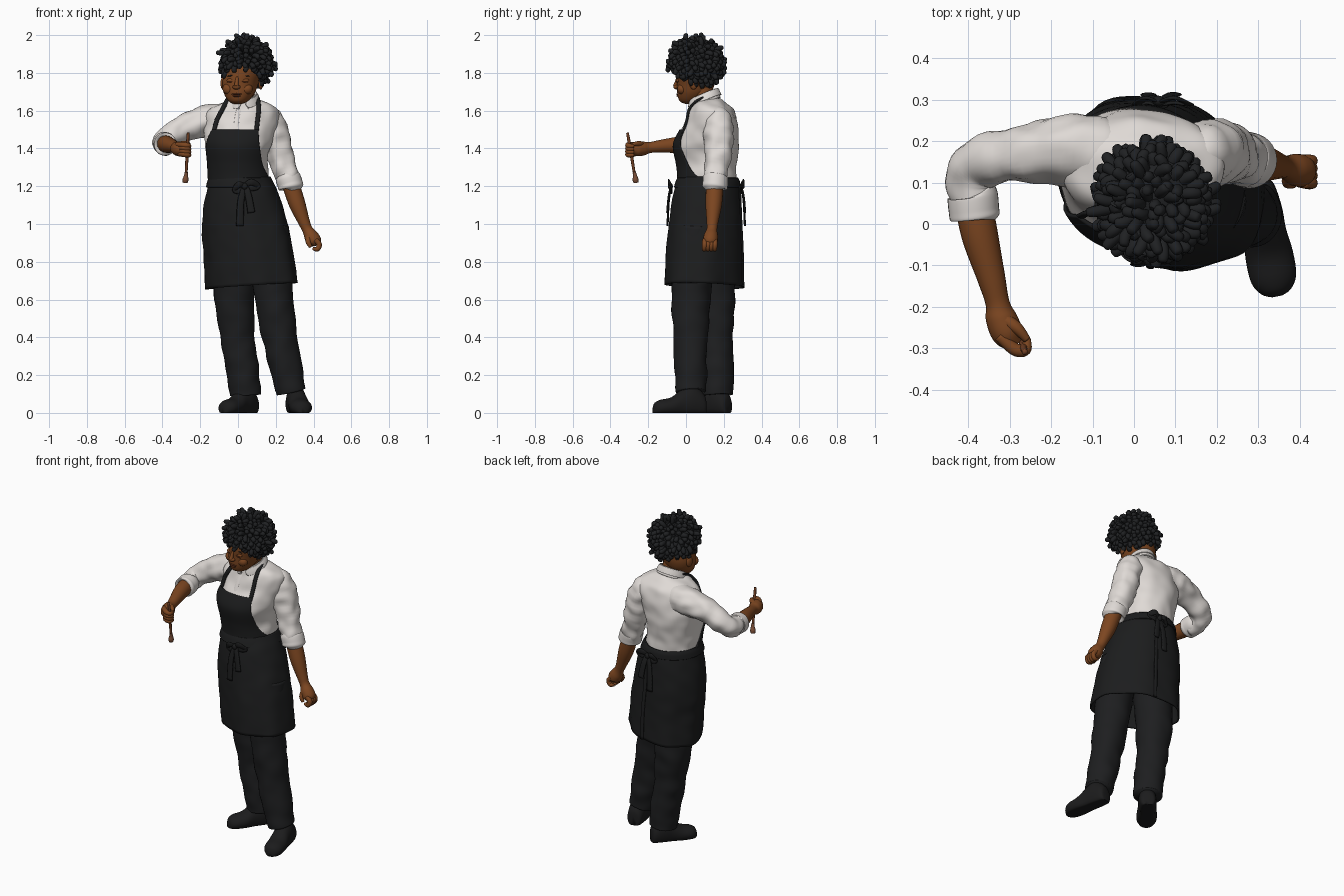
import bpy, bmesh, math, random
from mathutils import Vector, Matrix, noise

random.seed(4)
V = Vector


def material(name, col):
    m = bpy.data.materials.new(name)
    m.diffuse_color = (*col, 1)
    return m


SKIN = material("brown skin", (0.205, 0.062, 0.015))
LIPS = material("dark brown lips", (0.13, 0.033, 0.012))
SHIRT = material("off white cloth", (0.74, 0.70, 0.67))
APRON = material("black apron cloth", (0.0115, 0.012, 0.0125))
TROUSER = material("charcoal trousers", (0.0125, 0.013, 0.014))
SHOE = material("black leather", (0.0115, 0.0115, 0.012))
HAIR = material("black hair", (0.014, 0.015, 0.0165))
WOOD = material("brush wood", (0.17, 0.052, 0.018))
BRISTLE = material("brush bristle", (0.2, 0.08, 0.04))


def spline(keys, steps):
    """Catmull-Rom interpolation of tuples of numbers."""
    out, n = [], len(keys)
    for i in range(n - 1):
        a, b, c, d = (keys[min(max(j, 0), n - 1)] for j in (i - 1, i, i + 1, i + 2))
        for s in range(steps):
            t = s / steps
            out.append([0.5 * (2 * q + (r - p) * t + (2 * p - 5 * q + 4 * r - w) * t * t
                        + (3 * q - p - 3 * r + w) * t ** 3) for p, q, r, w in zip(a, b, c, d)])
    return out + [list(keys[-1])]


def build(name, groups, mat, closed=True, caps=True, crumple=0, freq=12, thick=0):
    """Skin each list of rings into one smooth object."""
    bm = bmesh.new()
    for rings in groups:
        vs = [[bm.verts.new(p) for p in r] for r in rings]
        n = len(vs[0])
        for a, b in zip(vs, vs[1:]):
            for i in range(n if closed else n - 1):
                j = (i + 1) % n
                bm.faces.new((a[i], a[j], b[j], b[i]))
        if caps and closed:
            bm.faces.new(vs[0][::-1])
            bm.faces.new(vs[-1])
    bmesh.ops.recalc_face_normals(bm, faces=bm.faces)
    bm.normal_update()
    if crumple:  # soft cloth folds, stretched along one diagonal
        for v in bm.verts:
            q = V((v.co.x + 0.4 * v.co.z, v.co.y, v.co.z * 1.2 - v.co.x * .5)) * freq
            v.co += v.normal * noise.noise(q) * crumple
    return finish(name, bm, mat, thick)


def finish(name, bm, mat, thick=0):
    for f in bm.faces:
        f.smooth = True
    me = bpy.data.meshes.new(name)
    bm.to_mesh(me)
    bm.free()
    me.materials.append(mat)
    ob = bpy.data.objects.new(name, me)
    bpy.context.collection.objects.link(ob)
    if thick:
        ob.modifiers.new("thickness", 'SOLIDIFY').thickness = thick


def loft(name, keys, mat, n=48, steps=7, grow=0, tilt=(0, 0), pleat=0, shear=0, **kw):
    """Stack of ellipses (z, cx, cy, rx, ry[, angle from, angle to])."""
    rings = []
    ks = spline(keys, steps)
    for i, k in enumerate(ks):
        z, cx, cy, rx, ry = k[:5]
        part, f = len(k) > 5, i / len(ks)
        a0, a1 = k[5:7] if part else (0, 360)
        ring = []
        for j in range(n):
            a = math.radians(a0 + (a1 - a0) * j / (n - 1 if part else n))
            m = 1 + pleat * math.sin(7 * a + 1) * f
            x, y = (rx + grow) * m * math.sin(a), -(ry + grow) * m * math.cos(a)
            ring.append(V((cx + x, cy + y + shear * x * f, z + tilt[0] * x + tilt[1] * y)))
        rings.append(ring)
    return build(name, [rings], mat, closed=len(keys[0]) == 5, **kw)


def tubes(name, paths, mat, n=20, steps=6, ref=(0, 1, 0), flat=1, **kw):
    """Round or flattened tubes through (x, y, z, radius)."""
    groups = []
    for path in paths:
        ks = spline(path, steps)
        rings = []
        for i, k in enumerate(ks):
            d = (V(ks[min(i + 1, len(ks) - 1)][:3]) - V(ks[max(i - 1, 0)][:3])).normalized()
            u = d.cross(V(ref)).normalized()
            v = u.cross(d)
            r = max(k[3], 0.001)
            rings.append([V(k[:3]) + u * r * math.cos(a) + v * r * flat * math.sin(a)
                          for a in (2 * math.pi * j / n for j in range(n))])
        groups.append(rings)
    return build(name, groups, mat, **kw)


def blob(name, loc, size, mat, yaw=-14, roll=0):
    bm = bmesh.new()
    bmesh.ops.create_uvsphere(bm, u_segments=24, v_segments=14, radius=1)
    M = (Matrix.Translation(loc) @ Matrix.Rotation(math.radians(yaw), 4, 'Z')
         @ Matrix.Rotation(math.radians(roll), 4, 'Y') @ Matrix.Diagonal((*size, 1)))
    bmesh.ops.transform(bm, matrix=M, verts=bm.verts)
    finish(name, bm, mat)


# Head, neck and face
loft("head", [(1.634, -.002, .018, .015, .015), (1.65, .001, .022, .05, .055), (1.69, .006, .041, .08, .087),
              (1.74, .012, .052, .095, .1), (1.80, .026, .055, .1, .107), (1.87, .035, .06, .1, .105),
              (1.94, .04, .06, .06, .06)], SKIN)
tubes("neck", [[(.035, .12, 1.57, .06), (.032, .1, 1.65, .056), (.03, .075, 1.74, .06)]], SKIN)
blob("nose", (-.008, -.048, 1.725), (.021, .018, .013), SKIN)
tubes("nose_bridge", [[(-.003, -.043, 1.78, .006), (-.007, -.05, 1.75, .01), (-.009, -.057, 1.728, .012)]], SKIN)
for s in (-1, 1):
    blob("ear", (.02 + s * .1, .06 - s * .02, 1.745), (.012, .022, .033), SKIN)
    blob("cheek", (-.002 + s * .046, -.01 - s * .008, 1.715), (.034, .028, .03), SKIN)
    blob("eyelid", (-.001 + s * .038, -.032 - s * .008, 1.76), (.022, .012, .011), SKIN)
    blob("lashes", (-.002 + s * .038, -.041 - s * .009, 1.752), (.019, .005, .003), LIPS, roll=s * 8)
    blob("eyebrow", (.002 + s * .04, -.038 - s * .009, 1.785), (.022, .005, .003), HAIR, roll=s * 8)
blob("upper_lip", (-.007, -.038, 1.688), (.028, .013, .005), LIPS)
blob("lower_lip", (-.007, -.037, 1.678), (.022, .013, .006), LIPS)

# Curly hair: a core plus many short bent locks
HC = V((.045, .052, 1.85))
blob("hair_core", HC + V((.002, .012, .004)), (.118, .118, .11), HAIR)
locks = []
N = 330
for i in range(N):
    h = 1 - 2 * (i + .5) / N
    a = i * 2.39996
    d = V((math.sqrt(1 - h * h) * math.cos(a), math.sqrt(1 - h * h) * math.sin(a), h))
    p = HC + V((d.x * .105, d.y * .112, d.z * .104))
    if p.z < 1.765 + .075 * max(0, d.dot(V((-.3, -.95, 0)))):
        continue
    down = (V((0, 0, -1)) + d * d.z + V([random.uniform(-.7, .7) for _ in range(3)])).normalized()
    q = p + d * .024 + down * .01
    e = p + d * random.uniform(.03, .041) + down * random.uniform(.02, .036)
    locks.append([(*(p - d * .01), .012), (*q, .0145), (*e.lerp(q, .2), .012), (*e, .005)])
tubes("hair_curls", locks, HAIR, n=8, steps=3, ref=(.31, .87, .38))

# Shirt body, collar and placket
TORSO = [(1.66, .033, .115, .075, .068), (1.638, .03, .125, .135, .092), (1.60, .025, .138, .192, .118),
         (1.52, .015, .13, .195, .145), (1.42, 0, .112, .177, .17), (1.32, 0, .113, .157, .155),
         (1.22, .01, .115, .155, .15), (1.1, .01, .115, .16, .15)]
loft("shirt_body", TORSO, SHIRT, n=64, crumple=.01)
loft("collar", [(1.635, .03, .1, .085, .083, 18, 342), (1.665, .027, .096, .077, .078, 14, 346),
                (1.688, .026, .094, .071, .075, 16, 344)],
     SHIRT, tilt=(.08, .42), thick=.01)
loft("collar_fold", [(1.686, .026, .094, .075, .078, 16, 344), (1.665, .027, .096, .085, .085, 10, 350),
                     (1.648, .028, .098, .09, .09, 20, 340)],
     SHIRT, tilt=(.08, .42), thick=.005)
tubes("shirt_placket", [[(.008, .03, 1.615, .013), (-.003, .01, 1.57, .013), (-.012, -.018, 1.5, .013)]],
      SHIRT, flat=.3)

# Sleeves with rolled cuffs
tubes("raised_sleeve", [[(-.06, .175, 1.55, .08), (-.14, .18, 1.552, .087), (-.22, .175, 1.535, .076),
                         (-.31, .162, 1.495, .065), (-.375, .14, 1.45, .06), (-.395, .1, 1.43, .058),
                         (-.388, .05, 1.425, .055)]], SHIRT, n=32, ref=(0, 0, 1), crumple=.014, freq=15)
tubes("raised_cuff", [[(-.392, .075, 1.428, .056), (-.39, .068, 1.427, .061), (-.387, .035, 1.424, .061),
                       (-.384, .014, 1.422, .058), (-.384, .01, 1.422, .03)]], SHIRT, n=32, ref=(0, 0, 1))
tubes("lowered_sleeve", [[(.12, .16, 1.57, .05), (.165, .168, 1.545, .073), (.196, .175, 1.47, .077),
                          (.225, .17, 1.36, .071), (.258, .158, 1.26, .064), (.274, .155, 1.21, .06)]],
      SHIRT, n=32, crumple=.014, freq=15)
tubes("lowered_cuff", [[(.262, .158, 1.252, .058), (.264, .157, 1.246, .066), (.275, .155, 1.215, .067),
                        (.281, .152, 1.19, .064), (.281, .152, 1.186, .03)]], SHIRT, n=32)

# Forearms and hands
tubes("raised_forearm", [[(-.388, .05, 1.425, .045), (-.372, -.03, 1.42, .044), (-.345, -.13, 1.412, .034),
                          (-.33, -.19, 1.405, .029), (-.322, -.225, 1.4, .037), (-.305, -.265, 1.397, .038),
                          (-.285, -.29, 1.393, .022)]], SKIN, ref=(0, 0, 1))
tubes("lowered_forearm", [[(.276, .153, 1.22, .046), (.312, .147, 1.11, .044), (.35, .14, 1.01, .031),
                           (.368, .137, .97, .028), (.388, .132, .935, .038), (.405, .128, .905, .038),
                           (.41, .127, .885, .02)]], SKIN)
grip = [[(-.325 + .004 * i, -.27, 1.42 - .016 * i, .014), (-.288, -.303, 1.418 - .016 * i, .0155),
         (-.262, -.303, 1.414 - .016 * i, .014), (-.258, -.275, 1.412 - .016 * i, .008)] for i in range(4)]
grip.append([(-.325, -.225, 1.415, .018), (-.285, -.25, 1.425, .015), (-.258, -.28, 1.422, .009)])
tubes("grip_fingers", grip, SKIN, n=12, ref=(0, 0, 1))
rest = [[(.41, .1 + .018 * i, .915, .014), (.43, .099 + .018 * i, .892, .014), (.42, .097 + .018 * i, .867, .013),
         (.395, .097 + .018 * i, .87, .008)] for i in range(4)]
rest.append([(.375, .115, .935, .016), (.372, .1, .905, .014), (.385, .095, .878, .009)])
tubes("resting_fingers", rest, SKIN, n=12)

# Paint brush held in the raised hand
tubes("brush_handle", [[(-.264, -.31, 1.483, .007), (-.268, -.295, 1.4, .009), (-.274, -.274, 1.27, .007)]], WOOD, n=12)
tubes("brush_tip", [[(-.274, -.274, 1.275, .009), (-.275, -.27, 1.255, .011), (-.278, -.267, 1.235, .016),
                     (-.28, -.264, 1.219, .013)]], BRISTLE, n=12)

# Apron bib, straps, skirt and waistband
loft("apron_bib", [(1.5, .012, .128, .193, .15, -47, 28), (1.42, 0, .112, .177, .17, -64, 37),
                   (1.32, 0, .113, .157, .155, -76, 50), (1.26, .005, .115, .155, .15, -88, 66),
                   (1.2, .01, .115, .155, .15, -110, 100)], APRON, grow=.012, thick=.008)
tubes("apron_straps", [[(.096, -.016, 1.48, .012), (.104, .004, 1.55, .012), (.11, .016, 1.605, .012),
                        (.107, .048, 1.645, .012), (.1, .1, 1.668, .012), (.08, .16, 1.665, .01)],
                       [(-.13, .018, 1.48, .012), (-.112, .026, 1.55, .012), (-.084, .026, 1.605, .012),
                        (-.06, .06, 1.65, .012), (-.05, .11, 1.668, .01)]], APRON, flat=.6)
loft("apron_skirt", [(1.24, .01, .115, .162, .158), (1.15, .02, .11, .194, .178), (1.0, .035, .105, .225, .192),
                     (.85, .056, .1, .235, .2), (.672, .073, .1, .244, .205)],
     APRON, n=72, tilt=(.07, -.02), pleat=.022, shear=-.2, caps=False, thick=.008, crumple=.004)
loft("waistband", [(1.245, .01, .115, .164, .161), (1.225, .011, .115, .174, .17), (1.195, .015, .112, .185, .176)],
     APRON, caps=False, thick=.008)

# Tied bows, front and back: two loops, a knot and two tails
for name, cx, cy, s in (("front_bow", .035, -.073, 1), ("back_bow", .06, .287, -1)):
    def at(x, y, z, r):
        return (cx + x, cy + s * y, z, r)
    tubes(name, [[at(0, -.005, 1.2, .012), at(.035, -.018, 1.222, .018), at(.072, -.002, 1.2, .014),
                  at(.035, -.006, 1.19, .016), at(0, 0, 1.2, .012)],
                 [at(0, -.005, 1.2, .012), at(-.03, -.018, 1.21, .016), at(-.052, -.002, 1.18, .014),
                  at(-.025, -.006, 1.175, .016), at(0, 0, 1.2, .012)],
                 [at(0, -.005, 1.2, .014), at(-.02, -.018, 1.12, .018), at(-.025, -.025, .99, .02)],
                 [at(.005, -.005, 1.2, .014), at(.02, -.018, 1.15, .018), at(.036, -.026, 1.06, .02)]],
          APRON, n=10, ref=(.02, 1, .05), flat=.3)
    blob(name + "_knot", (cx, cy - s * .01, 1.2), (.016, .013, .018), APRON)
# Overlapping edge of the skirt at the back
tubes("skirt_back_edge", [[(.07, .285, 1.2, .012), (.08, .293, 1.0, .012), (.09, .3, .85, .012),
                           (.095, .303, .67, .012)]], APRON, n=10, flat=.5)

# Trousers
tubes("rear_trouser_leg", [[(.0, .14, .98, .11), (-.02, .152, .65, .108), (-.002, .16, .4, .09),
                            (.028, .165, .2, .085), (.038, .17, .095, .082)]],
      TROUSER, n=32, steps=12, crumple=.008, freq=10)
tubes("front_trouser_leg", [[(.16, .06, .98, .11), (.185, .03, .66, .105), (.222, .024, .4, .092),
                             (.262, .025, .2, .085), (.283, .028, .112, .078)]],
      TROUSER, n=32, steps=12, crumple=.008, freq=10)

# Shoes: cross-sections from heel to toe, flattened on the ground
for name, heel, toe in (("rear_shoe", (.085, .225), (-.08, .012)), ("front_shoe", (.292, .105), (.346, -.175))):
    h, t = V((*heel, 0)), V((*toe, 0))
    side = (t - h).normalized().cross(V((0, 0, 1)))
    rings = []
    for f, w, top in spline([(0, .02, .06), (.04, .042, .1), (.25, .052, .15), (.45, .052, .125),
                             (.65, .058, .083), (.85, .055, .07), (.96, .036, .055), (1, .012, .03)], 4):
        rings.append([h.lerp(t, f) + side * w * math.cos(a) + V((0, 0, max(0, top * (.4 + .6 * math.sin(a)))))
                      for a in (2 * math.pi * j / 28 for j in range(28))])
    build(name, [rings], SHOE)
